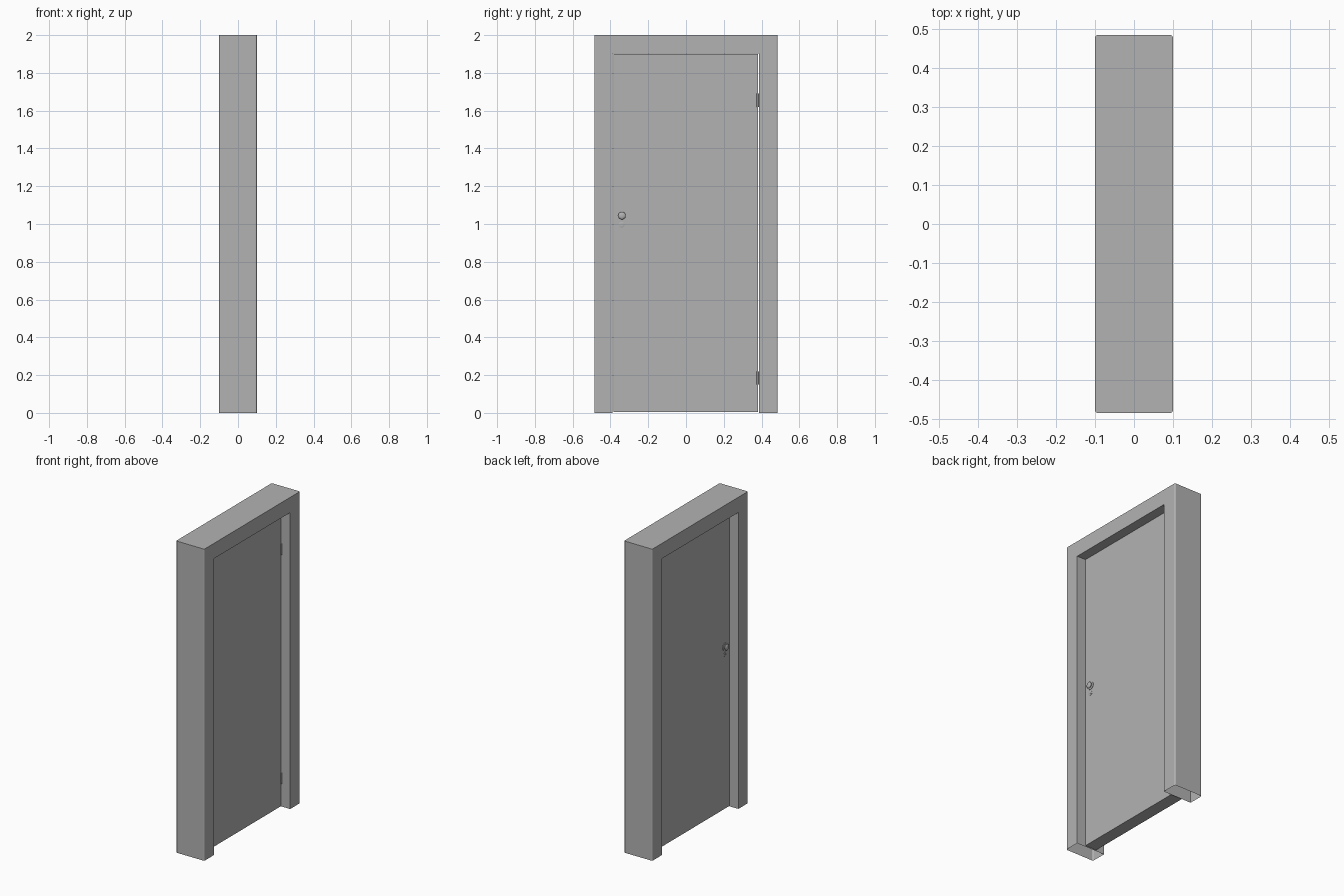
import bpy, bmesh, math
from mathutils import Matrix

if "Cube" in bpy.data.objects:
    bpy.data.objects.remove(bpy.data.objects["Cube"])

grey = bpy.data.materials.new("plain grey")
grey.diffuse_color = (0.45, 0.45, 0.45, 1)
grey.use_nodes = True
grey.node_tree.nodes["Principled BSDF"].inputs["Base Color"].default_value = grey.diffuse_color


def finish(name, bm, smooth=False):
    bmesh.ops.recalc_face_normals(bm, faces=bm.faces)
    mesh = bpy.data.meshes.new(name)
    bm.to_mesh(mesh)
    bm.free()
    mesh.materials.append(grey)
    ob = bpy.data.objects.new(name, mesh)
    bpy.context.collection.objects.link(ob)
    if smooth:
        bpy.ops.object.select_all(action='DESELECT')
        bpy.context.view_layer.objects.active = ob
        ob.select_set(True)
        bpy.ops.object.shade_smooth_by_angle(angle=math.radians(40))
    return ob


def box(name, lo, hi):
    bm = bmesh.new()
    size = [b - a for a, b in zip(lo, hi)]
    mid = [(a + b) / 2 for a, b in zip(lo, hi)]
    bmesh.ops.create_cube(bm, size=1, matrix=Matrix.Translation(mid) @ Matrix.Diagonal((*size, 1)))
    return finish(name, bm)


def lathe_x(name, profile, side, y, z, n=24):
    """Turn (distance from the door centre, radius) pairs around an x axis."""
    bm = bmesh.new()
    rings = []
    for d, r in profile:
        rings.append([bm.verts.new((side * d, y + r * math.cos(2 * math.pi * i / n),
                                    z + r * math.sin(2 * math.pi * i / n))) for i in range(n)])
    for a, b in zip(rings, rings[1:]):
        for i in range(n):
            j = (i + 1) % n
            bm.faces.new((a[i], a[j], b[j], b[i]))
    bm.faces.new(rings[-1])
    return finish(name, bm, True)


# Door frame: an arch-shaped outline, open underneath
outline = [(-.485, 0), (-.485, 2), (.485, 2), (.485, 0),
           (.386, 0), (.386, 1.902), (-.388, 1.902), (-.388, 0)]
bm = bmesh.new()
face = bm.faces.new([bm.verts.new((-.1, y, z)) for y, z in outline])
ext = bmesh.ops.extrude_face_region(bm, geom=[face])
bmesh.ops.translate(bm, vec=(.2, 0, 0), verts=[g for g in ext['geom'] if isinstance(g, bmesh.types.BMVert)])
if not face.is_valid or len([f for f in bm.faces if all(v.co.x < 0 for v in f.verts)]) == 0:
    bm.faces.new([v for v in bm.verts if v.co.x < 0])
bmesh.ops.recalc_face_normals(bm, faces=bm.faces)
corners = [e for e in bm.edges if all(abs(v.co.y) > .48 for v in e.verts)
           and abs(e.verts[0].co.z - e.verts[1].co.z) > 1]
bmesh.ops.bevel(bm, geom=corners, offset=.008, segments=3, profile=.5, affect='EDGES')
under = [f for f in bm.faces if all(v.co.z < .001 for v in f.verts)]
bmesh.ops.delete(bm, geom=under, context='FACES')
finish("door_frame", bm)

# Door leaf
box("door_leaf", (-.04, -.385, .005), (.04, .38, 1.9))

# Hinges: leaf let into the post, with a slim barrel at the gap
for label, z in (("lower", .185), ("upper", 1.655)):
    box(label + "_hinge_leaf", (-.035, .379, z - .035), (.038, .389, z + .035))
    bm = bmesh.new()
    bmesh.ops.create_cone(bm, cap_ends=True, segments=16, radius1=.005, radius2=.005, depth=.07,
                          matrix=Matrix.Translation((.042, .379, z)))
    finish(label + "_hinge_barrel", bm, True)

# Round handle and lock plate on both faces of the door
for label, s in (("front", 1), ("rear", -1)):
    lathe_x(label + "_knob", [(.039, .025), (.043, .025), (.044, .012), (.047, .012),
                              (.049, .018), (.053, .02), (.057, .016), (.059, .008)], s, -.339, 1.044)
    lathe_x(label + "_lock_plate", [(.039, .015), (.042, .015), (.043, .012), (.043, .006),
                                    (.045, .006)], s, -.341, .996)
